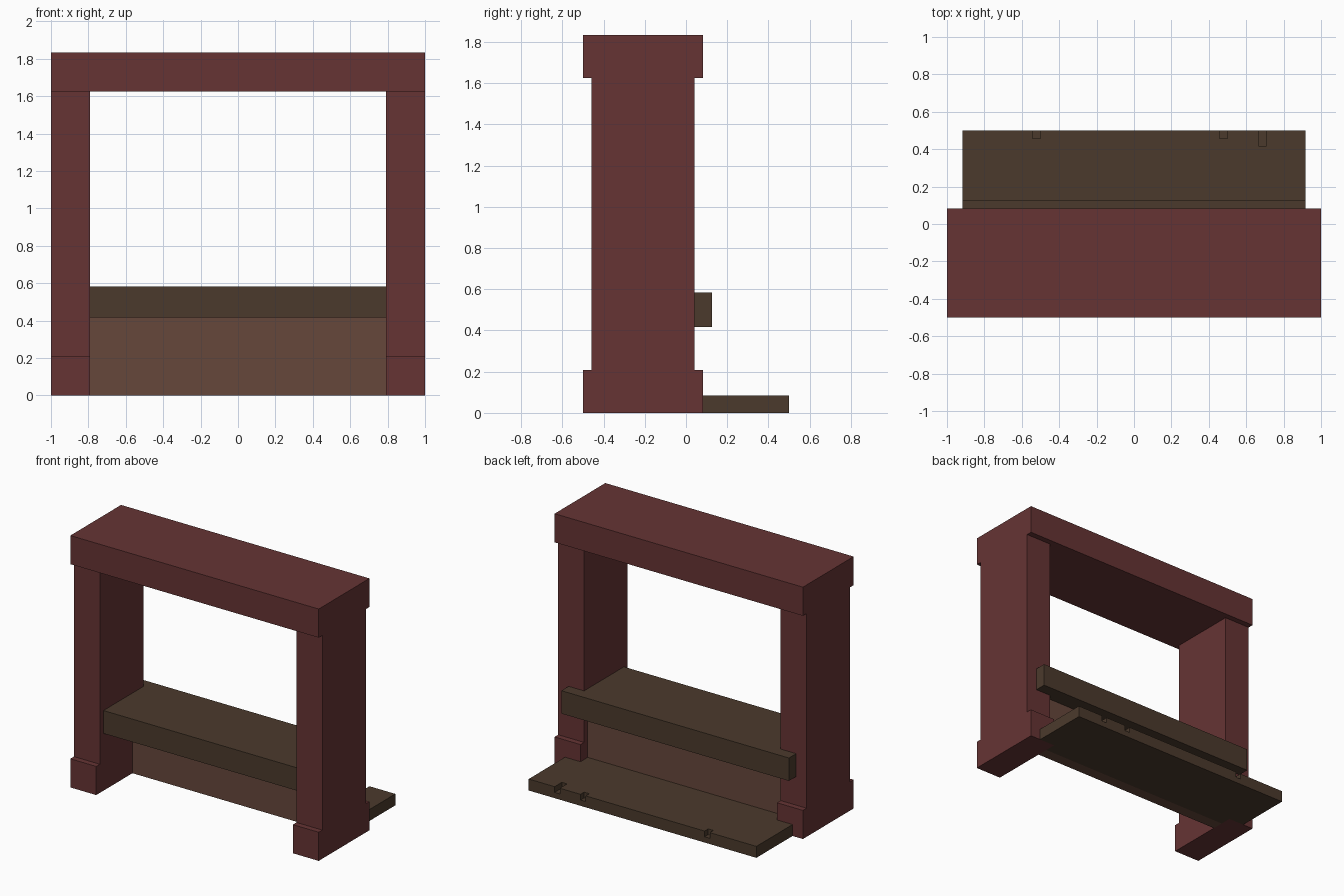
import bpy, bmesh
from mathutils import Vector

if "Cube" in bpy.data.objects:
    bpy.data.objects.remove(bpy.data.objects["Cube"])

U = 1 / 24  # modelling grid step


def srgb(r, g, b):
    f = lambda c: c / 12.92 if c <= 0.04045 else ((c + 0.055) / 1.055) ** 2.4
    return tuple(f(c / 255) for c in (r, g, b)) + (1,)


def material(name, rgb):
    m = bpy.data.materials.new(name)
    m.diffuse_color = srgb(*rgb)
    m.use_nodes = True
    m.node_tree.nodes["Principled BSDF"].inputs["Base Color"].default_value = m.diffuse_color
    return m


red = material("dark red", (102, 52, 52))
brown = material("dark brown", (75, 58, 44))
tan = material("reddish brown", (102, 71, 59))


def prism(name, outline, push, mat):
    """Extrude a closed outline (grid units) along the push vector."""
    bm = bmesh.new()
    face = bm.faces.new([bm.verts.new(Vector(p) * U) for p in outline])
    top = bmesh.ops.extrude_face_region(bm, geom=[face])["geom"]
    verts = [v for v in top if isinstance(v, bmesh.types.BMVert)]
    bmesh.ops.translate(bm, vec=Vector(push) * U, verts=verts)
    bmesh.ops.recalc_face_normals(bm, faces=bm.faces)
    me = bpy.data.meshes.new(name)
    bm.to_mesh(me)
    bm.free()
    me.materials.append(mat)
    ob = bpy.data.objects.new(name, me)
    bpy.context.collection.objects.link(ob)
    return ob


def box(name, x0, x1, y0, y1, z0, z1, mat):
    return prism(name, [(x0, y0, z0), (x1, y0, z0), (x1, y1, z0), (x0, y1, z0)],
                 (0, 0, z1 - z0), mat)


def tee(name, front, shoulder, back, z0, z1, mat):
    """Slab that fits between the posts and widens behind them."""
    right = [(19, front), (19, shoulder), (22, shoulder), (22, back)]
    outline = right + [(-x, y) for x, y in reversed(right)]
    return prism(name, [(x, y, z0) for x, y in outline], (0, 0, z1 - z0), mat)


# Posts with a wider plinth at the foot
post_profile = [(-12, 0), (2, 0), (2, 5), (1, 5), (1, 39), (-11, 39), (-11, 5), (-12, 5)]
for side, x in (("left", -24), ("right", 19)):
    prism(side + "_post", [(x, y, z) for y, z in post_profile], (5, 0, 0), red)

# Lintel across the top
box("lintel", -24, 24, -12, 2, 39, 44, red)

# Counter with its back ledge, and the panel below it
tee("counter", -10, 1, 3, 10, 14, brown)
box("panel", -19, 19, -2, 0, 0, 10, tan)

# Floor step behind, with small notches in its upper back edge
step = tee("step", 0, 2, 12, 0, 2, brown)
for x, depth in ((-13, 1), (11, 1), (16, 2)):
    cutter = box("notch_cutter", x, x + 1, 12 - depth, 13, 1, 3, brown)
    cutter.hide_render = True
    mod = step.modifiers.new("notch", "BOOLEAN")
    mod.operation = "DIFFERENCE"
    mod.solver = "EXACT"
    mod.object = cutter
    bpy.context.view_layer.objects.active = step
    bpy.ops.object.modifier_apply(modifier=mod.name)
    bpy.data.objects.remove(cutter)
